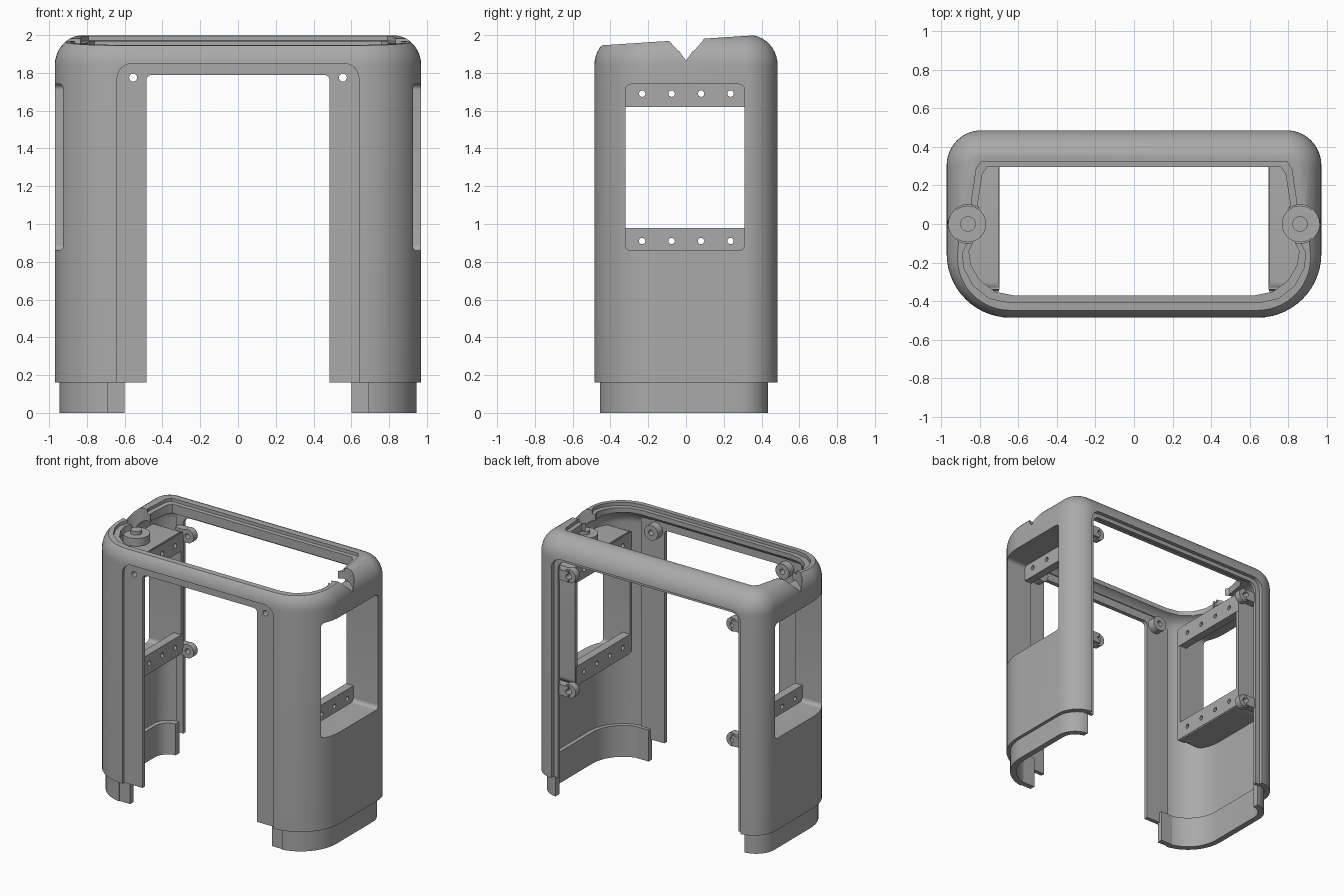
import bpy, bmesh, math
from mathutils import Vector

if "Cube" in bpy.data.objects:
    bpy.data.objects.remove(bpy.data.objects["Cube"])

grey = bpy.data.materials.new("plain grey")
grey.use_nodes = True
grey.diffuse_color = (0.4, 0.4, 0.4, 1)
grey.node_tree.nodes["Principled BSDF"].inputs["Base Color"].default_value = (0.4, 0.4, 0.4, 1)

SLOPE = 0.0655   # the top rim rises towards the back


def top_z(y):
    return 1.975 + SLOPE * y


def loft(name, rings, cut_top=False):
    """Closed solid through a stack of matching rings."""
    bm = bmesh.new()
    loops = [[bm.verts.new(p) for p in ring] for ring in rings]
    n = len(loops[0])
    for lo, hi in zip(loops, loops[1:]):
        for i in range(n):
            j = (i + 1) % n
            bm.faces.new((lo[i], lo[j], hi[j], hi[i]))
    bm.faces.new(loops[0][::-1])
    bm.faces.new(loops[-1])
    if cut_top:
        bmesh.ops.bisect_plane(bm, geom=bm.verts[:] + bm.edges[:] + bm.faces[:],
                               plane_co=(0, 0, top_z(0)), plane_no=Vector((0, -SLOPE, 1)).normalized(),
                               clear_outer=True)
        bmesh.ops.holes_fill(bm, edges=[e for e in bm.edges if e.is_boundary])
    bmesh.ops.recalc_face_normals(bm, faces=bm.faces)
    mesh = bpy.data.meshes.new(name)
    bm.to_mesh(mesh)
    bm.free()
    mesh.materials.append(grey)
    obj = bpy.data.objects.new(name, mesh)
    bpy.context.collection.objects.link(obj)
    return obj


def prism(name, pts, axis, a, b):
    place = {"x": lambda u, v, w: (w, u, v), "y": lambda u, v, w: (u, w, v), "z": lambda u, v, w: (u, v, w)}[axis]
    return loft(name, [[place(u, v, w) for u, v in pts] for w in (a, b)])


def rounded(u0, u1, v0, v1, low, high=None, steps=10):
    """Rounded rectangle; low and high are the corner radii at v0 and v1."""
    high = low if high is None else high
    pts = []
    corners = ((u1 - high, v1 - high, high), (u0 + high, v1 - high, high),
               (u0 + low, v0 + low, low), (u1 - low, v0 + low, low))
    for q, (cu, cv, r) in enumerate(corners):
        for k in range(steps + 1):
            t = math.pi / 2 * (q + k / steps)
            pts.append((cu + r * math.cos(t), cv + r * math.sin(t)))
    return pts


def circle(u, v, r, n=24):
    return [(u + r * math.cos(2 * math.pi * k / n), v + r * math.sin(2 * math.pi * k / n)) for k in range(n)]


def box(name, x0, x1, y0, y1, z0, z1):
    return prism(name, [(x0, y0), (x1, y0), (x1, y1), (x0, y1)], "z", z0, z1)


def boolean(obj, cutter, op="DIFFERENCE"):
    mod = obj.modifiers.new("cut", "BOOLEAN")
    mod.operation, mod.solver, mod.object = op, "EXACT", cutter
    bpy.context.view_layer.objects.active = obj
    bpy.ops.object.modifier_apply(modifier=mod.name)
    bpy.data.objects.remove(cutter)


def footprint(inset, z, back=0.485):
    pts = rounded(-0.97 + inset, 0.97 - inset, -0.485 + inset, back - inset,
                  max(0.33 - inset, 0.02), max(0.18 - inset, 0.02), 14)
    return [(x, y, z) for x, y in pts]


def dome(name, inset, z0, z1, radius, height, cut_top):
    """Rounded body: straight walls, then a quarter-round shoulder."""
    rings = [footprint(inset, z0)]
    for k in range(11):
        t = math.pi / 2 * k / 10
        rings.append(footprint(inset + radius * (1 - math.cos(t)), z1 + height * math.sin(t)))
    return loft(name, rings, cut_top)


# Outer shell, hollowed
shell = dome("outer_shell", 0, 0.16, 1.84, 0.15, 0.16, True)
boolean(shell, dome("void", 0.04, 0.1, 1.78, 0.12, 0.12, False))

# Front and back openings
boolean(shell, prism("front_cut", rounded(-0.64, 0.64, -0.2, 1.85, 0.08), "y", -0.6, -0.2))
boolean(shell, prism("back_cut", rounded(-0.80, 0.80, -0.2, 1.85, 0.08), "y", 0.2, 0.6))

# Top opening with a stepped rim
half = [(0.62, -0.37), (0.72, -0.35), (0.80, -0.29), (0.845, -0.21), (0.855, -0.14), (0.83, -0.09),
        (0.78, -0.05), (0.78, 0.05), (0.81, 0.1), (0.785, 0.26), (0.76, 0.295)]
hole = half + [(-x, y) for x, y in reversed(half)]
boolean(shell, prism("top_cut", hole, "z", 1.7, 2.2))
wide = [(x * 1.04, y * 1.1) for x, y in hole]
boolean(shell, loft("rim_step", [[(x, y, top_z(y) - 0.025) for x, y in wide], [(x, y, 2.2) for x, y in wide]]))

# V notch across both sides
boolean(shell, prism("notch", [(0, 1.865), (0.14, 2.06), (-0.14, 2.06)], "x", -1.2, 1.2))

window = rounded(-0.32, 0.31, 0.86, 1.74, 0.03)
parts = [shell]
for s, side in ((1, "left"), (-1, "right")):
    # Side window, boss seat and pocket frame
    boolean(shell, prism("window_cut", window, "x", 0.6 * s, 1.2 * s))
    boolean(shell, prism("seat_cut", circle(0.86 * s, 0, 0.1), "z", 1.83, 2.2))
    pocket = prism(side + "_window_pocket", rounded(-0.35, 0.34, 0.83, 1.77, 0.05), "x", 0.70 * s, 1.1 * s)
    boolean(pocket, prism("pocket_cut", window, "x", 0.5 * s, 1.3 * s))
    boolean(pocket, dome("trim", 0.004, 0.1, 1.84, 0.15, 0.16, False), "INTERSECT")
    parts.append(pocket)

    # Drilled bars across the window
    for label, z0, z1, zh in (("lower", 0.84, 0.98, 0.91), ("upper", 1.62, 1.76, 1.69)):
        bar = prism(side + "_" + label + "_bar", [(-0.34, z0), (0.33, z0), (0.33, z1), (-0.34, z1)],
                    "x", 0.697 * s, 0.76 * s)
        for k in range(4):
            boolean(bar, prism("drill", circle(-0.232 + 0.156 * k, zh, 0.017, 16), "x", 0.6 * s, 0.9 * s))
        parts.append(bar)

    # Top boss and stud
    boss = prism(side + "_top_boss", circle(0.86 * s, 0, 0.095), "z", 1.775, 1.835)
    stud = prism(side + "_top_stud", circle(0.86 * s, 0, 0.04), "z", 1.82, 1.862)
    parts += [boss, stud]

    # Screw bosses behind the front flange
    boss = prism(side + "_front_boss", circle(0.555 * s, 1.775, 0.058), "y", -0.435, -0.37)
    boolean(boss, prism("drill", circle(0.555 * s, 1.775, 0.021), "y", -0.6, -0.2))
    parts.append(boss)

    # Screw tabs on the back opening
    for label, z in (("lower", 0.83), ("upper", 1.71)):
        tab = prism(side + "_" + label + "_back_tab", circle(0.69 * s, z, 0.052), "y", 0.375, 0.425)
        boolean(tab, box("web", 0.69 * s, 0.80 * s, 0.38, 0.44, z - 0.04, z + 0.04), "UNION")
        boolean(tab, prism("drill", circle(0.69 * s, z, 0.02), "y", 0.2, 0.6))
        parts.append(tab)

    # End tab of the foot collar
    parts.append(box(side + "_foot_tab", 0.60 * s, 0.70 * s, -0.447, -0.405, 0, 0.24))

# Recessed front flange
flange = prism("front_flange", rounded(-0.68, 0.68, 0.16, 1.88, 0.001, 0.08), "y", -0.462, -0.43)
boolean(flange, prism("flange_cut", rounded(-0.485, 0.485, -0.2, 1.79, 0.03), "y", -0.6, -0.3))
for s in (1, -1):
    boolean(flange, prism("drill", circle(0.555 * s, 1.775, 0.021), "y", -0.6, -0.3))
parts.append(flange)

# Recessed back lip
lip = prism("back_lip", rounded(-0.82, 0.82, 0.16, 1.87, 0.001, 0.08), "y", 0.43, 0.455)
boolean(lip, prism("lip_cut", rounded(-0.765, 0.765, -0.2, 1.82, 0.06), "y", 0.3, 0.6))
parts.append(lip)

# Foot collar inside both legs
collar = loft("foot_collar", [footprint(0.025, z, 0.46) for z in (0, 0.24)])
boolean(collar, loft("collar_void", [footprint(0.07, z, 0.46) for z in (-0.1, 0.4)]))
boolean(collar, box("front_gap", -0.69, 0.69, -0.6, 0, -0.1, 0.4))
boolean(collar, box("back_gap", -0.80, 0.80, -0.1, 0.6, -0.1, 0.4))
parts.append(collar)

# Smooth the curves, keep the edges crisp
bpy.ops.object.select_all(action="DESELECT")
for obj in parts:
    obj.select_set(True)
bpy.context.view_layer.objects.active = shell
bpy.ops.object.shade_smooth_by_angle(angle=math.radians(30))
